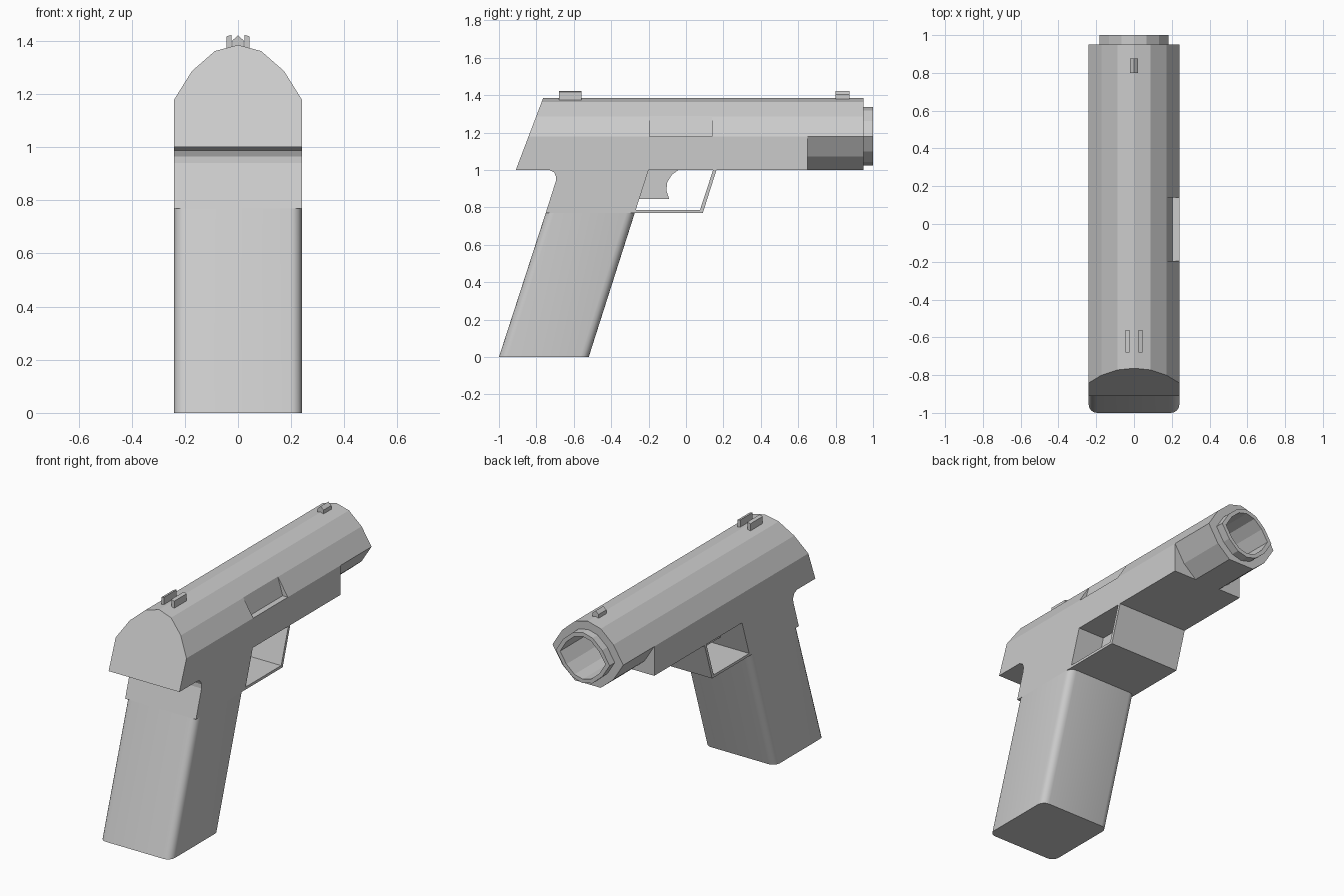
import bpy, bmesh, math

if "Cube" in bpy.data.objects:
    bpy.data.objects.remove(bpy.data.objects["Cube"])


def loft(name, rings):
    """Skin a series of equal-length 3D rings and cap both ends."""
    bm = bmesh.new()
    rows = [[bm.verts.new(p) for p in ring] for ring in rings]
    n = len(rows[0])
    for a, b in zip(rows, rows[1:]):
        for i in range(n):
            j = (i + 1) % n
            bm.faces.new((a[i], a[j], b[j], b[i]))
    bm.faces.new(rows[0][::-1])
    bm.faces.new(rows[-1])
    bmesh.ops.recalc_face_normals(bm, faces=bm.faces)
    mesh = bpy.data.meshes.new(name)
    bm.to_mesh(mesh)
    bm.free()
    obj = bpy.data.objects.new(name, mesh)
    bpy.context.collection.objects.link(obj)
    return obj


def side_part(name, profile, half):
    """Extrude a (y, z) side profile across x."""
    return loft(name, [[(x, y, z) for y, z in profile] for x in (-half, half)])


def at_y(profile, y):
    return [(x, y, z) for x, z in profile]


def mirrored(half):
    """Complete an (x, z) half profile that runs from x=0 outwards."""
    return half + [(-x, z) for x, z in reversed(half) if x > 0]


W, CZ = 0.24, 1.18
arch = [(0, 1.385), (0.087, 1.362), (0.173, 1.287), (W, CZ)]

# Slide body with slanted rear face
body = mirrored(arch + [(W, 1.0)])
rear = [(x, -0.91 + (z - 1.0) * 0.38, z) for x, z in body]
slide = loft("slide", [rear, at_y(body, 0.65)])

# Ejection port on the right side
port = loft("port_cutter", [at_y([(0.17, 1.294), (0.205, CZ), (0.3, CZ), (0.3, 1.294)], y)
                            for y in (-0.195, 0.14)])
port.hide_render = True
port.hide_viewport = True
cut = slide.modifiers.new("port", 'BOOLEAN')
cut.operation = 'DIFFERENCE'
cut.solver = 'EXACT'
cut.object = port

# Rounded nose, muzzle ring and bore
full = arch + [(x, 2 * CZ - z) for x, z in reversed(arch[:3])]
ring = full + [(-x, z) for x, z in reversed(full) if x > 0]
nose = [(x, max(z, 1.0)) for x, z in ring]


def scaled(s):
    return [(x * s, CZ + (z - CZ) * s) for x, z in ring]


loft("muzzle", [at_y(nose, 0.65), at_y(nose, 0.95), at_y(scaled(0.76), 0.95),
                at_y(scaled(0.76), 1.0), at_y(scaled(0.64), 1.0), at_y(scaled(0.64), 0.66)])

# Frame neck between slide and grip
side_part("frame", [(-0.75, 0.77), (-0.696, 0.94), (-0.695, 0.965), (-0.705, 0.987),
                    (-0.73, 1.0), (-0.2, 1.0), (-0.274, 0.77)], W)


# Grip with rounded upright corners, leaning backwards
def grip_ring(z, y0, y1, r=0.045):
    pts = []
    for k, (sx, cy) in enumerate([(1, y1 - r), (-1, y1 - r), (-1, y0 + r), (1, y0 + r)]):
        for s in range(5):
            a = math.radians(90 * k + 22.5 * s)
            pts.append((sx * (W - r) + r * math.cos(a), cy + r * math.sin(a), z))
    return pts


grip = loft("grip", [grip_ring(0, -1.0, -0.52), grip_ring(0.77, -0.75, -0.274)])
bpy.context.view_layer.objects.active = grip
grip.select_set(True)
bpy.ops.object.shade_smooth_by_angle(angle=math.radians(30))

# Trigger guard, full width
side_part("trigger_guard", [(-0.274, 0.77), (0.09, 0.77), (0.163, 1.0), (0.145, 1.0),
                            (0.075, 0.786), (-0.269, 0.786)], W)

# Trigger with concave front
side_part("trigger", [(-0.2, 1.0), (-0.04, 1.0), (-0.075, 0.975), (-0.1, 0.935), (-0.105, 0.89),
                      (-0.09, 0.845), (-0.25, 0.845)], 0.06)

# Sights
for side, s in (("right", 1), ("left", -1)):
    post = [(s * 0.024, 1.365), (s * 0.044, 1.365), (s * 0.044, 1.417), (s * 0.024, 1.423)]
    loft("rear_sight_" + side, [at_y(post, y) for y in (-0.68, -0.56)])
blade = [(-0.02, 1.37), (0.02, 1.37), (0.02, 1.403), (0, 1.421), (-0.02, 1.403)]
loft("front_sight", [at_y(blade, y) for y in (0.8, 0.875)])
